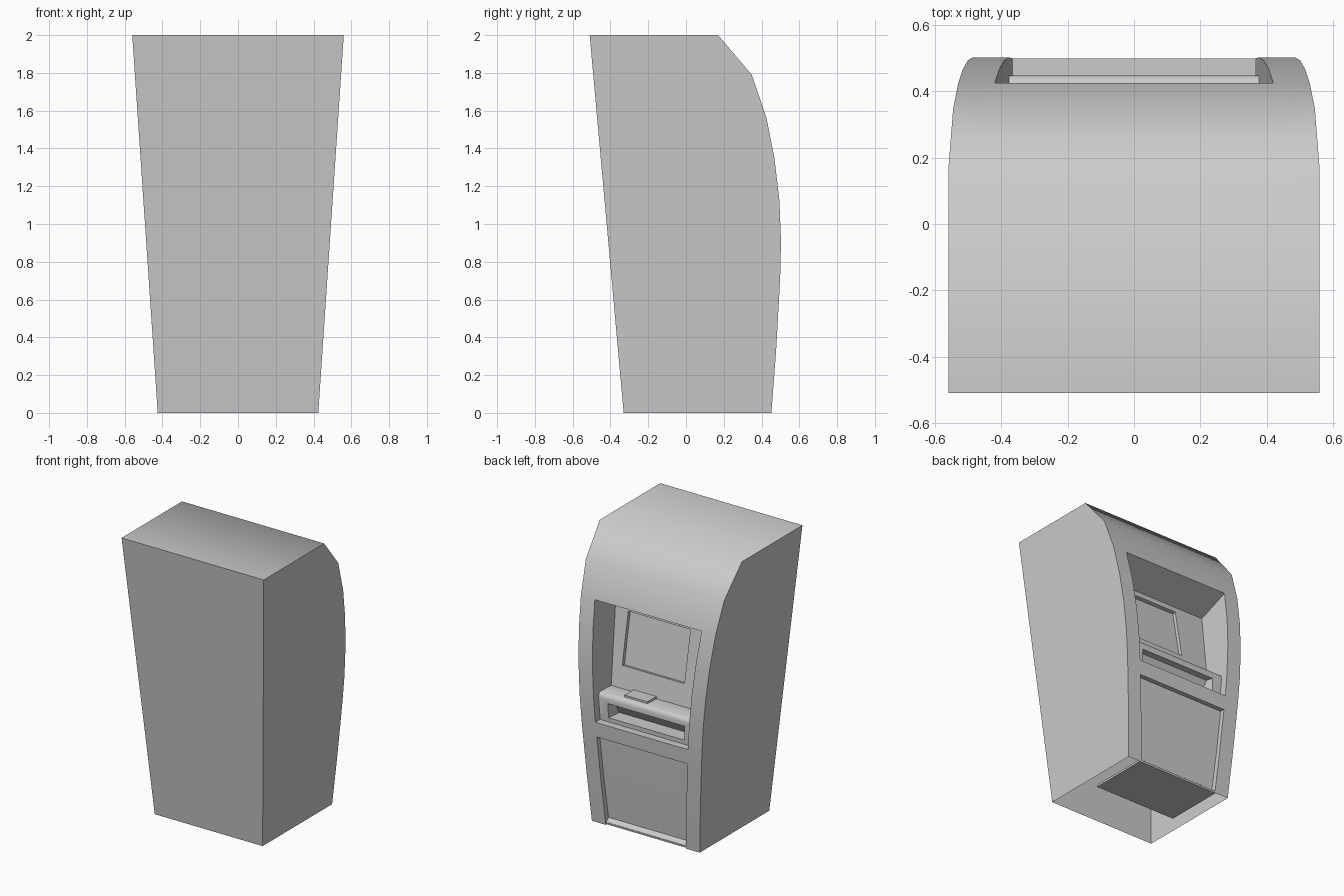
import bpy, bmesh
from math import radians
from mathutils import Vector

if "Cube" in bpy.data.objects:
    bpy.data.objects.remove(bpy.data.objects["Cube"])

M = 0.11                                  # frame width beside the openings


def half(z):                              # cabinet half width grows with height
    return 0.425 + 0.0675 * z


def make_object(name, bm, angle=52):
    bmesh.ops.remove_doubles(bm, verts=bm.verts, dist=0.0005)
    bmesh.ops.recalc_face_normals(bm, faces=bm.faces)
    me = bpy.data.meshes.new(name)
    bm.to_mesh(me)
    bm.free()
    ob = bpy.data.objects.new(name, me)
    bpy.context.collection.objects.link(ob)
    bpy.ops.object.select_all(action='DESELECT')
    ob.select_set(True)
    bpy.context.view_layer.objects.active = ob
    bpy.ops.object.shade_smooth_by_angle(angle=radians(angle))
    return ob


def face(bm, pts):
    return bm.faces.new([bm.verts.new(p) for p in pts])


def strip(p, q, a, b):
    """Quad between profile points p and q, a/b: -1 or 1 side, inset by the frame."""
    return [Vector((s * (half(z) - M), y, z)) for s, (y, z) in
            ((a, p), (b, p), (b, q), (a, q))]


def pocket(bm, outer, inner, deep):
    """Frame around an opening plus its walls; returns nothing, floor is added by caller."""
    for i in range(4):
        j = (i + 1) % 4
        face(bm, (outer[i], outer[j], inner[j], inner[i]))
        face(bm, (inner[i], inner[j], deep[j], deep[i]))
    face(bm, deep)


def on_quad(q, x0, x1, z0, z1):
    """Rectangle lying on a quad whose y varies only with z."""
    a, b = q[0], q[2]
    y = lambda z: a.y + (b.y - a.y) * (z - a.z) / (b.z - a.z)
    return [Vector((x, y(z), z)) for x, z in ((x0, z0), (x1, z0), (x1, z1), (x0, z1))]


def side_caps(bm, profile):
    for s in (-1, 1):
        face(bm, [(s * (half(z) - M), y, z) for y, z in profile])


def box(name, lo, hi, angle=30):
    bm = bmesh.new()
    bmesh.ops.create_cube(bm, size=1)
    for v in bm.verts:
        v.co = [lo[i] + (v.co[i] + 0.5) * (hi[i] - lo[i]) for i in range(3)]
    return make_object(name, bm, angle)


# Cabinet shell: curved service side, flat sides, open underneath
curve = [(0.452, 0), (0.477, 0.33), (0.494, 0.63), (0.499, 0.735), (0.503, 0.91),
         (0.494, 1.13), (0.468, 1.35), (0.425, 1.565), (0.348, 1.79), (0.17, 2)]
front = [(-0.51, 2), (-0.33, 0)]
bm = bmesh.new()
for s in (-1, 1):
    face(bm, [(s * half(z), y, z) for y, z in curve + front])
for p, q in ((curve[-1], front[0]), front):
    pts = [(s * half(z), y, z) for s, (y, z) in ((-1, p), (1, p), (1, q), (-1, q))]
    if p == curve[-1]:                    # keep the top's edge matched to the columns
        (y, z) = p
        pts[1:1] = [(-(half(z) - M), y, z), (half(z) - M, y, z)]
    face(bm, pts)
for i, (p, q) in enumerate(zip(curve, curve[1:])):
    for s in (-1, 1):
        face(bm, [(s * (half(z) - k), y, z) for k, (y, z) in
                  ((0, p), (M, p), (M, q), (0, q))])
    if i == 2 or i > 6:                   # closed rows between and above the openings
        face(bm, strip(p, q, -1, 1))

# Upper niche: sloped ceiling, screen wall, shelf, rounded nose, slot front, ledge
niche = [(0.425, 1.565), (0.2, 1.47), (0.303, 0.92), (0.425, 0.925), (0.442, 0.915),
         (0.448, 0.895), (0.445, 0.735), (0.499, 0.735)]
side_caps(bm, niche + curve[4:7])
for i, (p, q) in enumerate(zip(niche, niche[1:])):
    quad = strip(q, p, -1, 1)
    if i == 1:                            # screen recess
        rim = on_quad(quad, -0.18, 0.31, 1.07, 1.43)
        pocket(bm, quad, rim, [v + Vector((0, -0.025, -0.005)) for v in rim])
    elif i == 5:                          # tray slot, narrowing inwards
        rim = on_quad(quad, -0.3, 0.3, 0.765, 0.865)
        deep = [Vector((v.x * 0.95, 0.34 if v.z < 0.8 else 0.4, v.z)) for v in rim]
        pocket(bm, quad, rim, deep)
    else:
        face(bm, quad)

# Lower service panel, set back from the frame
panel = [(0.494, 0.63), (0.46, 0.63), (0.443, 0.33), (0.418, 0.04), (0.45, 0.015)]
side_caps(bm, panel + curve[:2])
for p, q in zip(panel, panel[1:]):
    face(bm, strip(q, p, -1, 1))
make_object("cabinet", bm)

# Keypad on the shelf and plate under the service panel
box("keypad", (0.02, 0.305, 0.915), (0.2, 0.405, 0.937))
box("base_plate", (-0.325, 0.01, 0.003), (0.325, 0.447, 0.018))
